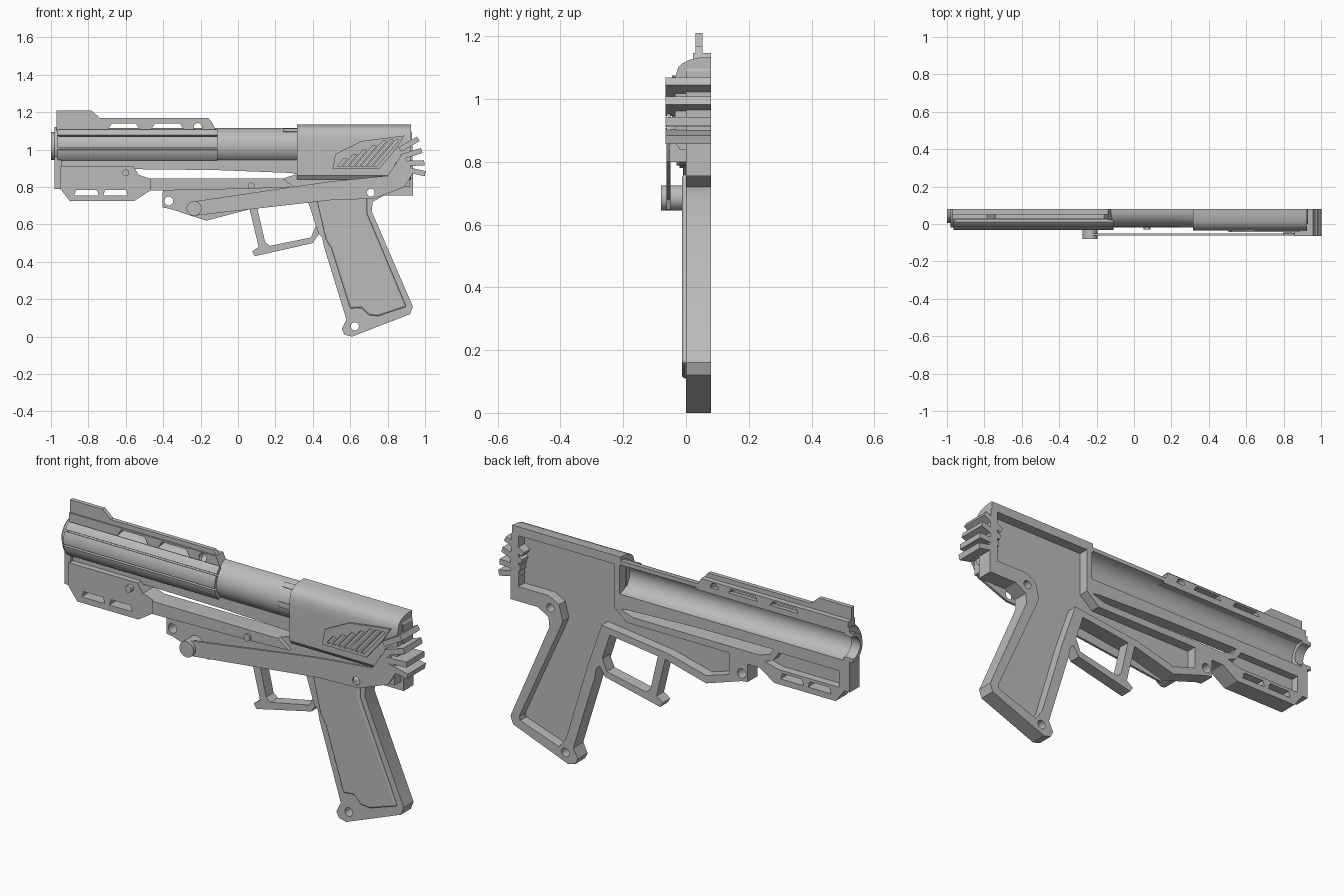
import bpy, bmesh, math

cube = bpy.data.objects.get("Cube")
if cube:
    bpy.data.objects.remove(cube, do_unlink=True)

grey = bpy.data.materials.new("plain_grey")
grey.use_nodes = True
GREY = (0.5, 0.5, 0.5, 1)
grey.diffuse_color = GREY
grey.node_tree.nodes["Principled BSDF"].inputs["Base Color"].default_value = GREY

BACK = 0.08      # open side of the half shell
FLOOR = 0.03     # depth of the hollow
AXIS_Z = 1.02    # barrel axis height


def finish(name, bm, bevel=0):
    bmesh.ops.recalc_face_normals(bm, faces=bm.faces[:])
    mesh = bpy.data.meshes.new(name)
    bm.to_mesh(mesh)
    bm.free()
    mesh.shade_smooth()
    mesh.set_sharp_from_angle(angle=math.radians(30))
    mesh.materials.append(grey)
    obj = bpy.data.objects.new(name, mesh)
    bpy.context.collection.objects.link(obj)
    if bevel:
        mod = obj.modifiers.new("rounding", 'BEVEL')
        mod.width = bevel
        mod.segments = 3
        mod.limit_method = 'ANGLE'
    return obj


def extrude(bm, vec):
    out = bmesh.ops.extrude_face_region(bm, geom=bm.faces[:])
    moved = [g for g in out["geom"] if isinstance(g, bmesh.types.BMVert)]
    bmesh.ops.translate(bm, verts=moved, vec=vec)


def plate(name, outline, y0, y1, holes=(), bevel=0):
    """Side outline in x, z with holes, given thickness along y."""
    bm = bmesh.new()
    edges = []
    for loop in [outline, *holes]:
        vs = [bm.verts.new((x, y0, z)) for x, z in loop]
        if holes:
            edges += [bm.edges.new((vs[i - 1], vs[i])) for i in range(len(vs))]
        else:
            bm.faces.new(vs)
    if holes:
        bmesh.ops.triangle_fill(bm, use_beauty=True, edges=edges, normal=(0, -1, 0))
    extrude(bm, (0, y1 - y0, 0))
    return finish(name, bm, bevel)


def section(name, profile, x0, x1):
    """Cross-section in y, z drawn out along x."""
    bm = bmesh.new()
    bm.faces.new([bm.verts.new((x0, y, z)) for y, z in profile])
    extrude(bm, (x1 - x0, 0, 0))
    return finish(name, bm)


def arc(name, r0, r1, a0, a1, x0, x1, n=20):
    """Part of a pipe wall around the barrel axis."""
    def ring(r):
        angles = [math.radians(a0 + (a1 - a0) * i / n) for i in range(n + 1)]
        return [(BACK - r * math.cos(a), AXIS_Z + r * math.sin(a)) for a in angles]
    return section(name, ring(r1) + ring(r0)[::-1], x0, x1)


def circle(x, z, r, n=20):
    return [(x + r * math.cos(2 * math.pi * i / n), z + r * math.sin(2 * math.pi * i / n))
            for i in range(n)]


def slot(x0, x1, z0, z1, slant):
    return [(x0, z0), (x1, z0), (x1 - slant, z1), (x0 + slant, z1)]


# Main body: grip, frame and rear housing share one hollow
body = [(-.40, .845), (-.405, .69), (-.37, .685), (-.17, .62), (.06, .68), (.375, .72),
        (.43, .55), (.45, .53), (.46, .48), (.58, .09), (.555, .04), (.57, .01), (.61, 0),
        (.92, .12), (.935, .16), (.715, .67), (.72, .72), (.78, .755), (.935, .755),
        (.935, .90), (.93, 1.09), (.91, 1.12), (.32, 1.12), (.32, .87), (.24, .845)]
hollow = [(-.30, .81), (-.30, .70), (-.17, .66), (.05, .715), (.42, .76), (.50, .53),
          (.62, .13), (.66, .075), (.88, .15), (.885, .17), (.66, .67), (.64, .72),
          (.66, .80), (.72, .83), (.89, .83), (.89, 1.09), (.35, 1.09), (.35, .87), (.28, .81)]
pins = [circle(-.37, .725, .024), circle(.71, .77, .021), circle(.625, .055, .022)]
plate("body_side", body, 0, FLOOR, pins)
plate("body_rim", body, FLOOR, BACK, pins + [hollow])
plate("grip_panel", [(.42, .74), (.47, .52), (.50, .47), (.60, .15), (.66, .155), (.70, .115),
                     (.75, .11), (.90, .16), (.69, .66), (.69, .76)], -.013, .015, bevel=.01)

# Trigger guard
plate("trigger_guard", [(.06, .69), (.11, .48), (.075, .455), (.09, .43), (.40, .50), (.44, .56),
                        (.415, .59), (.39, .53), (.17, .485), (.145, .505), (.10, .70)],
      .02, BACK)

# Rear housing with a rounded top
section("rear_housing", [(.08, 1.135), (.04, 1.132), (.01, 1.125), (-.01, 1.115), (-.025, 1.1),
                         (-.033, 1.075), (-.035, 1.04), (-.035, .86), (-.02, .84),
                         (FLOOR, .84), (FLOOR, 1.09), (.08, 1.09)], .315, .925)

# Vent panel with slanted slots
vents = []
for i in range(7):
    x = .53 + .032 * i
    top = min(.95 + .024 * i, 1.05)
    shift = (top - .91) * .85
    vents.append([(x, .91), (x + .02, .91), (x + .02 + shift, top), (x + shift, top)])
plate("vent_panel", [(.505, .895), (.52, .975), (.66, 1.045), (.89, 1.075), (.85, 1.01), (.755, .895)],
      -.044, -.034, vents)

# Fan of fins at the rear
for i, (angle, z) in enumerate([(30, 1.0), (18, .96), (2, .925), (-12, .895)]):
    a = math.radians(angle)
    dx, dz = math.cos(a), math.sin(a)
    start = .865 + .008 * i
    w, length = .014, .115
    plate("rear_fin", [(start - s * w * dz + t * dx, z + s * w * dx + t * dz)
                       for s, t in [(-1, 0), (-1, length), (1, length), (1, 0)]], -.065, BACK)

# Long outer arm and its pivot
plate("side_arm", [(-.27, .685), (-.255, .715), (-.22, .725), (.32, .805), (.50, .83), (.80, .86),
                   (.88, .98), (.94, .88), (.89, .80), (.80, .765), (.72, .735), (.66, .735),
                   (.5, .73), (-.22, .648), (-.255, .655)], -.062, -.05, [pins[1]])
plate("arm_pivot", circle(-.235, .685, .04, 28), -.08, .02)
plate("arm_mount", [(.80, .80), (.92, .80), (.92, .93), (.84, .93)], -.052, .02)

# Frame ledge, shelf under the barrel and pegs
plate("frame_ledge", [(-.47, .845), (.24, .845), (.30, .80), (.05, .79), (-.47, .78)], -.02, .01)
plate("barrel_shelf", [(-.95, .945), (.33, .945), (.33, .865), (.28, .875), (-.11, .89), (-.95, .90)],
      .02, BACK)
for x, z in [(-.6, .875), (.07, .807)]:
    plate("peg", circle(x, z, .018), -.03, .01)

# Lower fore-end with two slots
fore = [(-.95, .91), (-.56, .91), (-.53, .865), (-.47, .845), (-.38, .845), (-.38, .78),
        (-.47, .78), (-.555, .725), (-.90, .725), (-.95, .79)]
fore_slots = [slot(x, x + .13, .755, .785, .01) for x in (-.875, -.72)]
fore_hollow = [(-.92, .885), (-.58, .885), (-.55, .84), (-.50, .82), (-.58, .80), (-.92, .80)]
plate("fore_end_side", fore, -.01, .04, fore_slots)
plate("fore_end_rim", fore, .04, BACK, fore_slots + [fore_hollow])
plate("front_plate", [(-.98, .96), (-.945, .96), (-.945, .79), (-.98, .79)], 0, BACK)

# Barrel, muzzle and ribbed handguard
arc("barrel", .075, .095, -90, 90, -.96, .32, 32)
arc("muzzle", .055, .075, -90, 90, -1, -.95)
arc("muzzle_collar", .07, .1, -90, 90, -.98, -.955)
for low, high in [(-45, -11), (-6, 27), (31, 52)]:
    arc("handguard_rib", .09, .111, low, high, -.965, -.11, 8)
for low, high in [(50, 66), (-8, 8)]:
    arc("barrel_tab", .09, .1, low, high, .24, .32, 6)

# Sight rail with slots
rail_holes = [slot(-.70, -.52, 1.1, 1.138, .025), slot(-.47, -.285, 1.1, 1.138, .025),
              circle(-.215, 1.12, .022)]
plate("rail_base", [(-.97, 1.085), (-.97, 1.147), (-.14, 1.147), (-.11, 1.085)], .022, BACK, rail_holes)
plate("rail_top", [(-.97, 1.145), (-.97, 1.21), (-.785, 1.21), (-.74, 1.17), (-.16, 1.17),
                   (-.14, 1.145)], .03, .052)
